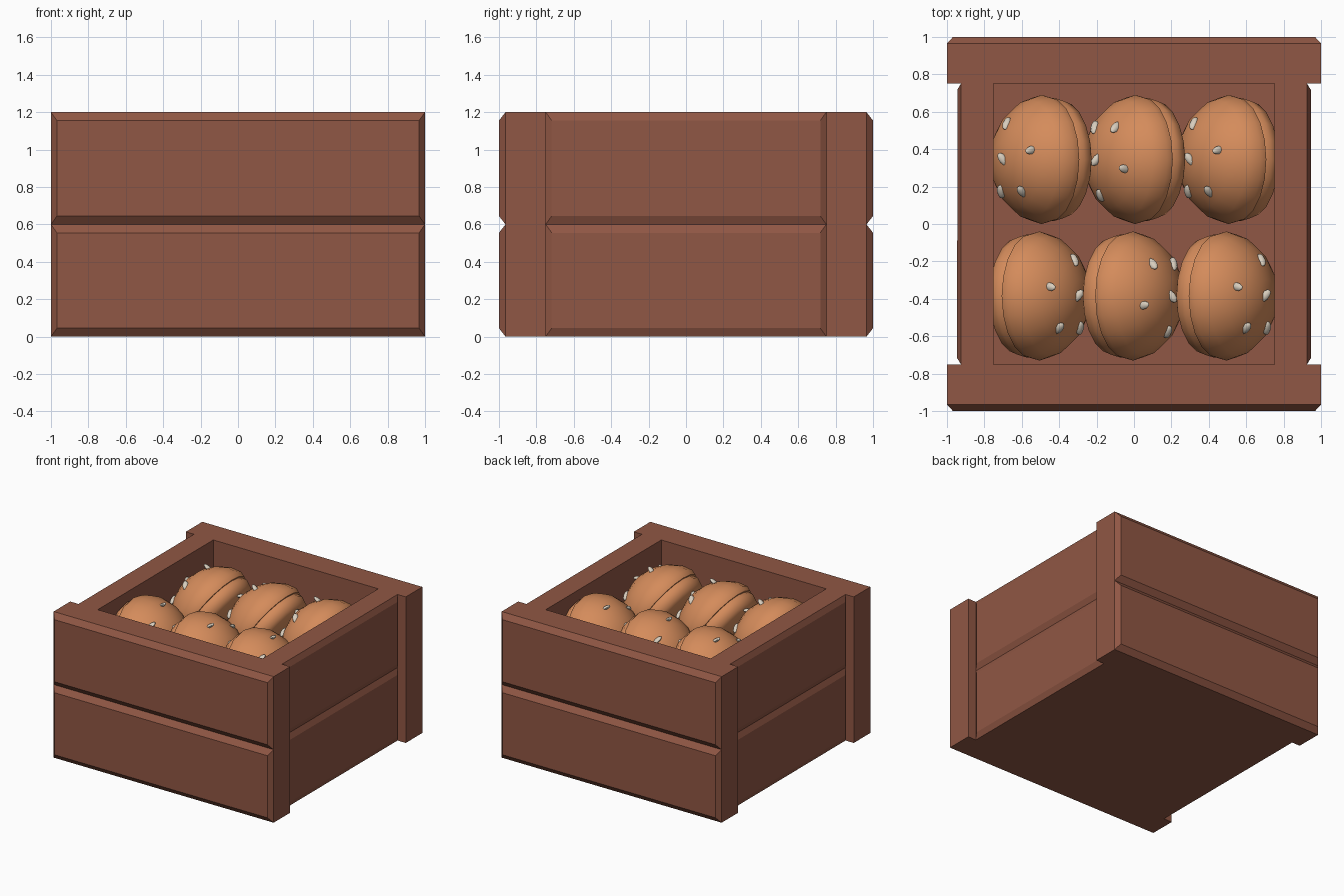
import bpy, bmesh, math
from mathutils import Matrix, Vector
from mathutils.bvhtree import BVHTree

if "Cube" in bpy.data.objects:
    bpy.data.objects.remove(bpy.data.objects["Cube"])


def material(name, rgb):
    m = bpy.data.materials.new(name)
    m.use_nodes = True
    m.diffuse_color = (*rgb, 1)
    m.node_tree.nodes["Principled BSDF"].inputs["Base Color"].default_value = (*rgb, 1)
    return m


wood = material("reddish_wood", (0.28, 0.095, 0.058))
crust = material("golden_crust", (0.66, 0.26, 0.105))
sesame = material("pale_sesame", (0.68, 0.61, 0.51))


def finish(bm, name, mat, smooth=None):
    bmesh.ops.recalc_face_normals(bm, faces=bm.faces)
    mesh = bpy.data.meshes.new(name)
    bm.to_mesh(mesh)
    bm.free()
    mesh.materials.append(mat)
    obj = bpy.data.objects.new(name, mesh)
    bpy.context.collection.objects.link(obj)
    if smooth:
        bpy.ops.object.select_all(action='DESELECT')
        obj.select_set(True)
        bpy.context.view_layer.objects.active = obj
        bpy.ops.object.shade_smooth_by_angle(angle=math.radians(smooth))
    return obj


def box(x0, x1, y0, y1, z0, z1):
    bm = bmesh.new()
    bmesh.ops.create_cube(bm, size=1)
    for v in bm.verts:
        v.co = ((x0 + x1) / 2 + v.co.x * (x1 - x0),
                (y0 + y1) / 2 + v.co.y * (y1 - y0),
                (z0 + z1) / 2 + v.co.z * (z1 - z0))
    return bm


# Crate planks: boxes with a chamfered outer face
def plank(name, half, base, outer, z0, turn):
    height = 0.6
    bm = box(-half, half, -base, -0.75, z0, z0 + height)
    bm.faces.ensure_lookup_table()
    face = min(bm.faces, key=lambda f: f.calc_center_median().y)
    new = bmesh.ops.extrude_discrete_faces(bm, faces=[face])["faces"][0]
    mid = z0 + height / 2
    for v in new.verts:
        v.co = (v.co.x - math.copysign(0.032, v.co.x), -outer,
                v.co.z - math.copysign(0.045, v.co.z - mid))
    bm.transform(Matrix.Rotation(turn, 4, 'Z'))
    finish(bm, name, wood)


for level, z0 in (("lower", 0), ("upper", 0.6)):
    plank(f"front_{level}_plank", 1, 0.965, 1, z0, 0)
    plank(f"back_{level}_plank", 1, 0.965, 1, z0, math.pi)
    plank(f"left_{level}_plank", 0.75, 0.925, 0.945, z0, math.pi / 2)
    plank(f"right_{level}_plank", 0.75, 0.925, 0.945, z0, -math.pi / 2)

finish(box(-0.75, 0.75, -0.75, 0.75, 0, 0.45), "crate_floor", wood)


# Buns: a domed top and a flat bottom half, turned from profiles
TOP = [(0, 0.30), (0.09, 0.29), (0.18, 0.255), (0.26, 0.195), (0.32, 0.115),
       (0.345, 0.04), (0.335, 0), (0, 0)]
BOTTOM = [(0, 0), (0.32, 0), (0.33, -0.035), (0.31, -0.09), (0.26, -0.12), (0, -0.12)]
SEEDS = [(-0.22, 0.19), (-0.24, 0), (-0.09, 0.05), (-0.14, -0.17), (-0.25, -0.17)]
TILT = Matrix.Rotation(math.radians(-60), 4, 'Y')


def turned(profile):
    bm = bmesh.new()
    verts = [bm.verts.new((r, 0, z)) for r, z in profile]
    edges = [bm.edges.new(pair) for pair in zip(verts, verts[1:])]
    bmesh.ops.spin(bm, geom=verts + edges, cent=(0, 0, 0), axis=(0, 0, 1),
                   angle=math.tau, steps=20)
    bmesh.ops.remove_doubles(bm, verts=bm.verts, dist=0.0005)
    bmesh.ops.recalc_face_normals(bm, faces=bm.faces)
    bm.transform(TILT)
    return bm


def bun(name, place, flip):
    top = turned(TOP)
    tree = BVHTree.FromBMesh(top)
    pole = TILT @ Vector((0, 0, 1))
    # Seeds lie on the dome, pointing away from its pole
    seeds = bmesh.new()
    for x, y in SEEDS:
        spot, normal, _, _ = tree.ray_cast(Vector((x, y * flip, 1)), Vector((0, 0, -1)))
        if spot is None:
            continue
        along = spot - pole * 0.3 + Vector((0, -0.02 * flip, 0))
        along = (along - normal * along.dot(normal)).normalized()
        frame = Matrix((along, normal.cross(along), normal)).transposed().to_4x4()
        frame = Matrix.Translation(spot + normal * 0.004) @ frame
        size = Matrix.Diagonal((0.042, 0.022, 0.014, 1))
        # The long axis runs through the poles so the ends are pointed
        bmesh.ops.create_uvsphere(seeds, u_segments=8, v_segments=6, radius=1,
                                  matrix=frame @ size @ Matrix.Rotation(math.pi / 2, 4, 'Y'))
    for bm, part, mat, angle in ((top, "top", crust, 40), (turned(BOTTOM), "bottom", crust, 40),
                                 (seeds, "seeds", sesame, 50)):
        bm.transform(place)
        finish(bm, f"{name}_{part}", mat, angle)


for i in range(3):
    step = (i - 1) * 0.5
    flip = -1 if i == 1 else 1
    bun(f"back_bun_{i + 1}", Matrix.Translation((step + 0.04, 0.345, 0.86)), flip)
    bun(f"front_bun_{i + 1}", Matrix.Translation((step - 0.04, -0.385, 0.86))
        @ Matrix.Rotation(math.pi, 4, 'Z'), -flip)
